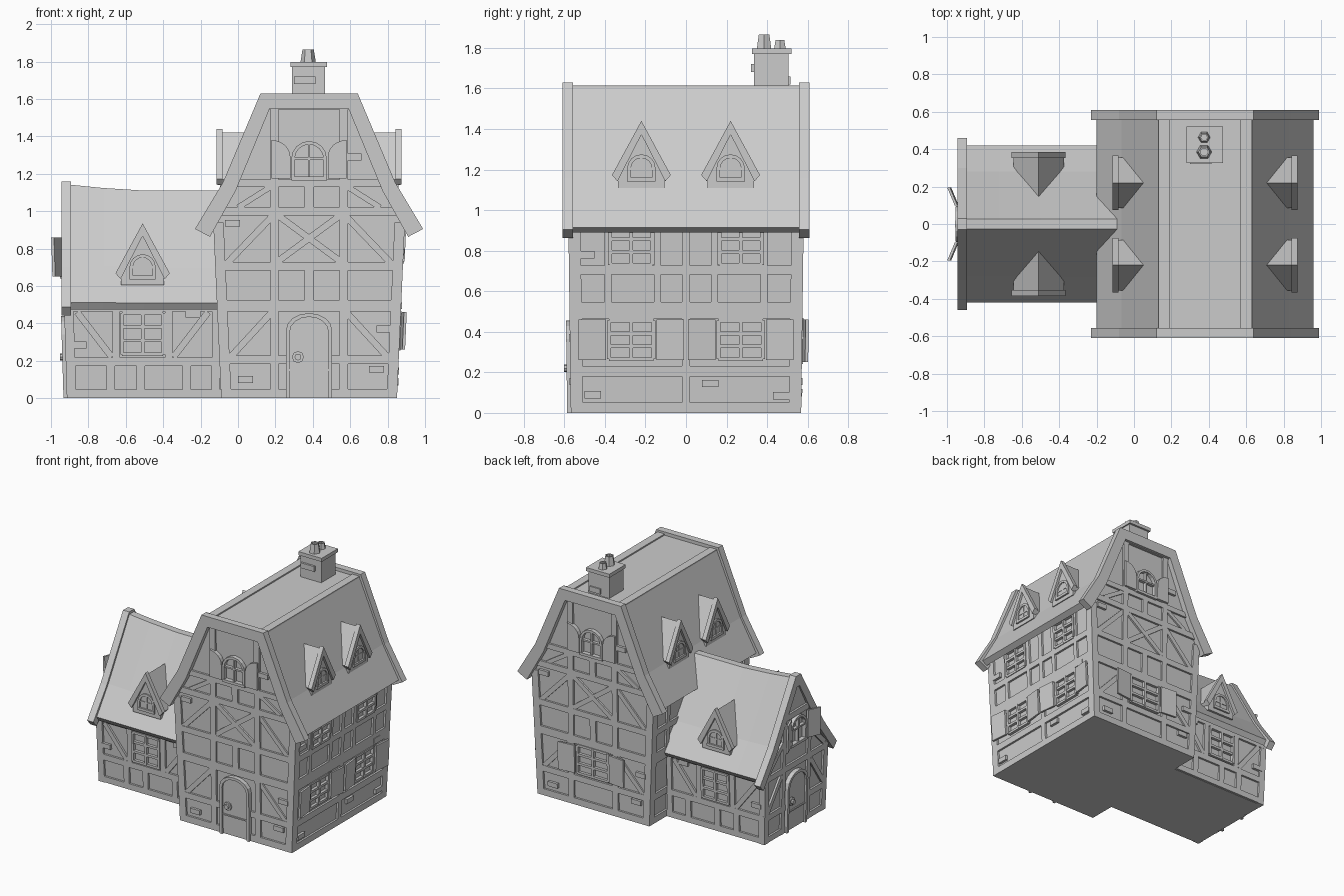
import bpy, bmesh, math

if "Cube" in bpy.data.objects:
    bpy.data.objects.remove(bpy.data.objects["Cube"])

CX = 0.38          # centre of main house in x
WX = -0.51         # centre of side wing in x
xh = lambda z: 0.47 + 0.045 * z      # main house half width, leaning outwards
yh = lambda z: 0.568 + 0.013 * z     # main house half depth
wx = lambda z: 0.915 + 0.03 * z      # wing end wall position
wy = lambda z: 0.365 + 0.03 * z      # wing half depth

# Wall frames: (u along wall, z up, n outwards) -> world
front = lambda u, z, n: (CX + u, -yh(z) - n, z)
back = lambda u, z, n: (CX - u, yh(z) + n, z)
right = lambda u, z, n: (CX + xh(z) + n, u, z)
left = lambda u, z, n: (CX - xh(z) - n, -u, z)
wing_front = lambda u, z, n: (WX + u, -wy(z) - n, z)
wing_back = lambda u, z, n: (WX + u, wy(z) + n, z)
wing_end = lambda u, z, n: (-wx(z) - n, -u, z)


def finish(bm, name):
    bmesh.ops.recalc_face_normals(bm, faces=bm.faces)
    me = bpy.data.meshes.new(name)
    bm.to_mesh(me)
    bm.free()
    ob = bpy.data.objects.new(name, me)
    bpy.context.collection.objects.link(ob)


def loft(bm, rings):
    vs = [[bm.verts.new(p) for p in r] for r in rings]
    k = len(vs[0])
    for a, b in zip(vs, vs[1:]):
        for i in range(k):
            j = (i + 1) % k
            bm.faces.new((a[i], a[j], b[j], b[i]))
    bm.faces.new(vs[0])
    bm.faces.new(vs[-1])


def prism(bm, F, pts, n0, n1):
    loft(bm, [[F(u, z, n) for u, z in pts] for n in (n0, n1)])


def strip(bm, F, outer, inner, n0, n1):
    loft(bm, [[F(*o, n0), F(*o, n1), F(*i, n1), F(*i, n0)] for o, i in zip(outer, inner)])


def bar(bm, F, p, q, w, n0=-0.025, n1=0.0):
    dx, dz = q[0] - p[0], q[1] - p[1]
    l = math.hypot(dx, dz)
    ox, oz = -dz / l * w / 2, dx / l * w / 2
    prism(bm, F, [(p[0] + ox, p[1] + oz), (q[0] + ox, q[1] + oz),
                  (q[0] - ox, q[1] - oz), (p[0] - ox, p[1] - oz)], n0, n1)


def rect(bm, F, u0, u1, z0, z1, n0, n1):
    prism(bm, F, [(u0, z0), (u1, z0), (u1, z1), (u0, z1)], n0, n1)


def mirror(pts):
    return [(-u, z) for u, z in reversed(pts)] + list(pts)


def arch(u, z, hw, h, rise, k=8):
    pts = [(u + hw * math.cos(math.pi * i / k), z + h - rise + rise * math.sin(math.pi * i / k))
           for i in range(k + 1)]
    return [(u + hw, z)] + pts + [(u - hw, z)]


def arch_window(bm, F, u, z, hw, h, n=0.015):
    t = 0.018
    strip(bm, F, arch(u, z, hw, h, hw), arch(u, z, hw - t, h - t, hw - t), -0.02, n)
    bar(bm, F, (u, z), (u, z + h - t), 0.012, -0.02, n - 0.006)
    bar(bm, F, (u - hw + t, z + h - hw), (u + hw - t, z + h - hw), 0.012, -0.02, n - 0.006)
    bar(bm, F, (u - hw, z), (u + hw, z), 0.02, -0.02, n + 0.003)


def window(bm, F, u, z0, z1, hw):
    for s in (-1, 0, 1):
        bar(bm, F, (u + s * hw, z0), (u + s * hw, z1), 0.018, -0.02, 0.008)
    for i in range(4):
        z = z0 + (z1 - z0) * i / 3
        bar(bm, F, (u - hw, z), (u + hw, z), 0.018, -0.02, 0.006)


def shutters(bm, F, u, z0, z1, hw, w, tilt=0.1):
    G = lambda a, z, n: F(a, z, n + tilt * (abs(a - u) - hw))
    for s in (-1, 1):
        rect(bm, G, u + s * hw, u + s * (hw + w), z0, z1, 0.003, 0.018)


def door(bm, F, hw, h, rise):
    strip(bm, F, arch(0, 0, hw, h, rise), arch(0, 0, hw - 0.02, h - 0.02, rise - 0.01), -0.03, 0.018)
    prism(bm, F, arch(0, 0.02, hw - 0.02, h - 0.04, rise - 0.01), -0.03, 0.004)
    bar(bm, F, (0.02 - hw, 0.15), (hw - 0.02, 0.15), 0.01, 0, 0.012)
    for r, n in ((0.032, 0.014), (0.018, 0.03)):
        prism(bm, F, [(-0.06 + r * math.cos(i * math.pi / 4), 0.22 + r * math.sin(i * math.pi / 4))
                      for i in range(8)], 0, n)


def bricks(bm, F, spots):
    for u, z in spots:
        rect(bm, F, u - 0.04, u + 0.04, z - 0.018, z + 0.018, -0.02, 0.004)


# Main house walls
bm = bmesh.new()
prof = mirror([(0.22, 1.575), (0.405, 1.13), (0.498, 0.96), (0.455, 0)])
loft(bm, [[F(u if F is front else -u, z, -0.015) for u, z in prof] for F in (front, back)])
finish(bm, "main_walls")

# Main corner posts
bm = bmesh.new()
for F in (front, back):
    for s in (-1, 1):
        prism(bm, F, [(s * xh(0), 0), (s * (xh(0) - 0.055), 0),
                      (s * (xh(0.94) - 0.055), 0.94), (s * xh(0.94), 0.94)], -0.06, 0)
finish(bm, "main_corner_posts")

# Gable wall timbers, doors and windows
for F, name in ((front, "front"), (back, "back")):
    bm = bmesh.new()
    for z, w, hw in ((0.025, 0.05, 0.46), (0.205, 0.045, 0.465), (0.495, 0.06, 0.48),
                     (0.705, 0.045, 0.49), (1.0, 0.045, 0.47), (1.15, 0.04, 0.39), (1.56, 0.03, 0.22)):
        bar(bm, F, (-hw, z), (hw, z), w)
    bar(bm, F, (0, 0.52), (0, 0.69), 0.05)
    bar(bm, F, (0, 1.01), (0, 1.14), 0.05)
    for s in (-1, 1):
        bar(bm, F, (s * 0.185, 0.04), (s * 0.185, 1.56), 0.045)
        bar(bm, F, (s * 0.42, 0.22), (s * 0.19, 0.47), 0.035, n1=-0.003)
        bar(bm, F, (s * 0.44, 0.72), (s * 0.19, 0.98), 0.035, n1=-0.003)
        bar(bm, F, (s * 0.38, 1.02), (s * 0.19, 1.14), 0.03, n1=-0.003)
        bar(bm, F, (-s * 0.17, 0.73), (s * 0.17, 0.98), 0.035, n1=-0.002 - 0.001 * s)
    finish(bm, name + "_timbers")
    bm = bmesh.new()
    arch_window(bm, F, 0, 1.175, 0.095, 0.2)
    for s in (-1, 1):
        c = [(s * (0.2 - 0.1 * math.sin(i * math.pi / 12)), 1.38 - 0.09 * (1 - math.cos(i * math.pi / 12)))
             for i in range(7)]
        prism(bm, F, c + [(s * 0.1, 1.175), (s * 0.2, 1.175)], -0.02, 0.016)
    if F is front:
        door(bm, F, 0.123, 0.455, 0.09)
    else:
        window(bm, F, 0, 0.25, 0.46, 0.13)
        shutters(bm, F, 0, 0.25, 0.46, 0.145, 0.13)
    finish(bm, name + "_openings")
    bm = bmesh.new()
    bricks(bm, F, [(-0.41, 0.935), (-0.34, 0.1), (0.4, 0.37), (0.36, 0.155), (0.24, 1.29)])
    finish(bm, name + "_bricks")

# Long wall timbers and windows
for F, name in ((right, "right"), (left, "left")):
    bm = bmesh.new()
    for z, w in ((0.025, 0.05), (0.205, 0.05), (0.505, 0.085), (0.705, 0.045)):
        bar(bm, F, (-0.56, z), (0.56, z), w)
    bar(bm, F, (0, 0), (0, 0.94), 0.04)
    for u in (-0.385, -0.14, 0.14, 0.385):
        bar(bm, F, (u, 0.5), (u, 0.94), 0.035)
    finish(bm, name + "_timbers")
    if F is right:
        bm = bmesh.new()
        for u in (-0.27, 0.27):
            window(bm, F, u, 0.265, 0.455, 0.11)
            shutters(bm, F, u, 0.26, 0.46, 0.125, 0.135)
            window(bm, F, u, 0.73, 0.92, 0.105)
        finish(bm, "right_windows")
        bm = bmesh.new()
        bricks(bm, F, [(-0.46, 0.09), (0.12, 0.145), (0.47, 0.085), (0.42, 0.495), (-0.49, 0.78)])
        finish(bm, "right_bricks")

# Main roof, edge caps and barge boards
flat = lambda u, z, n: (CX + u, n, z)
bm = bmesh.new()
strip(bm, flat, mirror([(0.25, 1.605), (0.447, 1.15), (0.58, 0.915)]),
      mirror([(0.22, 1.565), (0.40, 1.125), (0.54, 0.89)]), -0.57, 0.57)
for s in (-1, 1):
    rect(bm, flat, s * 0.19, s * 0.25, 1.59, 1.615, -0.56, 0.56)
finish(bm, "main_roof")
bm = bmesh.new()
for s in (-1, 1):
    strip(bm, flat, mirror([(0.26, 1.63), (0.46, 1.155), (0.61, 0.905)]),
          mirror([(0.21, 1.55), (0.392, 1.11), (0.53, 0.863)]), s * 0.557, s * 0.61)
finish(bm, "main_barge_boards")

# Wing walls and timbers
bm = bmesh.new()
half = [(0.02, 1.07), (0.26, 0.67), (0.365, 0.53), (0.35, 0)]
loft(bm, [[wing_end(u, z, -0.015) for u, z in mirror(half)], [(-0.05, -u, z) for u, z in mirror(half)]])
finish(bm, "wing_walls")
bm = bmesh.new()
for s in (-1, 1):
    prism(bm, wing_end, [(s * wy(0), 0), (s * (wy(0) - 0.05), 0),
                         (s * (wy(0.5) - 0.05), 0.52), (s * wy(0.5), 0.52)], -0.05, 0)
    bar(bm, wing_end, (s * 0.15, 0), (s * 0.15, 0.84), 0.04)
    bar(bm, wing_end, (s * 0.33, 0.23), (s * 0.17, 0.46), 0.035)
    bar(bm, wing_end, (s * 0.34, 0.52), (s * 0.16, 0.7), 0.035)
for z, hw in ((0.025, 0.36), (0.195, 0.36), (0.49, 0.37), (0.88, 0.13)):
    bar(bm, wing_end, (-hw, z), (hw, z), 0.045)
for F in (wing_front, wing_back):
    for z in (0.025, 0.195, 0.485):
        bar(bm, F, (-0.4, z), (0.42, z), 0.045)
    for u in (-0.17, -0.01, 0.235, 0.39):
        bar(bm, F, (u, 0.03), (u, 0.2), 0.045)
    for s in (-1, 1):
        bar(bm, F, (s * 0.14, 0.2), (s * 0.14, 0.49), 0.04)
        bar(bm, F, (s * 0.35, 0.46), (s * 0.165, 0.22), 0.035)
    bar(bm, F, (0.39, 0.2), (0.39, 0.49), 0.04)
finish(bm, "wing_timbers")

# Wing windows, door and open shutters
bm = bmesh.new()
for F in (wing_front, wing_back):
    window(bm, F, 0, 0.235, 0.455, 0.11)
    bricks(bm, F, [(-0.34, 0.285), (0.27, 0.45)])
door(bm, wing_end, 0.12, 0.44, 0.1)
arch_window(bm, wing_end, 0, 0.65, 0.095, 0.21)
shutters(bm, wing_end, 0, 0.65, 0.86, 0.1, 0.095, 0.42)
finish(bm, "wing_openings")

# Wing roof with lifted ridge at the gable end, and barge board
bm = bmesh.new()
ro = mirror([(0.027, 1.11), (0.28, 0.70), (0.42, 0.51)])
ri = mirror([(0.015, 1.07), (0.25, 0.67), (0.395, 0.475)])
loft(bm, [[(x, u, z + lift * (z - 0.48)) for u, z in ro + ri[::-1]]
          for x, lift in ((-0.93, 0.055), (-0.72, 0.022), (-0.5, 0), (-0.02, 0))])
finish(bm, "wing_roof")
bm = bmesh.new()
strip(bm, lambda u, z, n: (n, u, z), mirror([(0.03, 1.16), (0.30, 0.705), (0.46, 0.487)]),
      mirror([(0.015, 1.075), (0.255, 0.665), (0.42, 0.442)]), -0.945, -0.893)
finish(bm, "wing_barge_board")


# Dormers
def dormer(name, F, z, deep):
    bm = bmesh.new()
    G = lambda u, h, n: F(u, z + h, n)
    prism(bm, G, [(-0.115, 0), (0.115, 0), (0.115, 0.08), (0, 0.27), (-0.115, 0.08)], -deep, 0)
    strip(bm, G, [(-0.135, 0.06), (0, 0.312), (0.135, 0.06)],
          [(-0.12, 0.04), (0, 0.265), (0.12, 0.04)], -deep, 0.005)
    strip(bm, G, [(-0.145, 0.063), (0, 0.33), (0.145, 0.063)],
          [(-0.118, 0.032), (0, 0.262), (0.118, 0.032)], -0.015, 0.017)
    arch_window(bm, G, 0, 0.04, 0.07, 0.125, 0.01)
    finish(bm, name)


for i, y in enumerate((-0.22, 0.22)):
    dormer(f"right_dormer_{i}", lambda u, z, n: (CX + 0.477 + n, y + u, z), 1.11, 0.2)
    dormer(f"left_dormer_{i}", lambda u, z, n: (CX - 0.477 - n, y - u, z), 1.11, 0.2)
for name, s in (("front", -1), ("back", 1)):
    dormer(f"wing_{name}_dormer", lambda u, z, n: (WX + u, s * (0.367 + n), z), 0.605, 0.28)

# Chimney with pots
bm = bmesh.new()
rect(bm, flat, -0.09, 0.085, 1.57, 1.775, 0.335, 0.505)
rect(bm, flat, -0.1, 0.095, 1.77, 1.797, 0.325, 0.52)
rect(bm, flat, -0.08, 0.035, 1.68, 1.72, 0.32, 0.35)
rect(bm, flat, -0.02, 0.07, 1.62, 1.66, 0.49, 0.515)
for y, r, top in ((0.385, 0.042, 1.865), (0.463, 0.034, 1.84)):
    ring = lambda k, z: [(0.375 + k * math.cos(i * math.pi / 3), y + k * math.sin(i * math.pi / 3), z)
                         for i in range(6)]
    loft(bm, [ring(r, 1.79), ring(r * 0.72, top), ring(r * 0.5, top), ring(r * 0.5, top - 0.02)])
finish(bm, "chimney")
